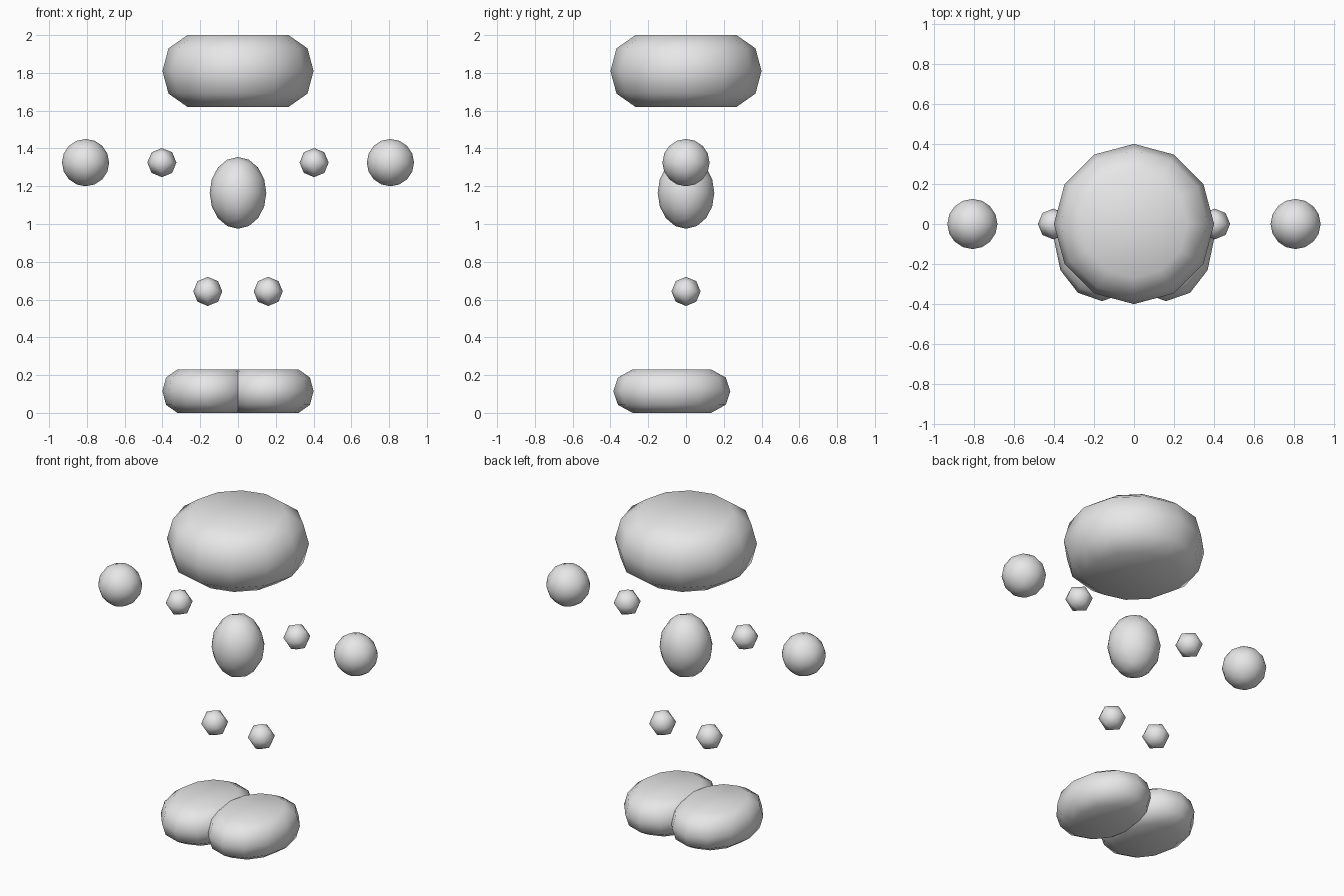
import bpy, bmesh, math
from mathutils import Vector

if "Cube" in bpy.data.objects:
    bpy.data.objects.remove(bpy.data.objects["Cube"])

grey = bpy.data.materials.new("plain grey")
grey.diffuse_color = (0.8, 0.8, 0.8, 1)
grey.use_nodes = True
grey.node_tree.nodes["Principled BSDF"].inputs["Base Color"].default_value = grey.diffuse_color


def finish(name, bm, centre, size):
    """Scale a unit shape, place it and shade it smooth."""
    for v in bm.verts:
        v.co = Vector(a * b + c for a, b, c in zip(v.co, size, centre))
    bmesh.ops.recalc_face_normals(bm, faces=bm.faces[:])
    for f in bm.faces:
        f.smooth = True
    mesh = bpy.data.meshes.new(name)
    bm.to_mesh(mesh)
    bm.free()
    mesh.materials.append(grey)
    ob = bpy.data.objects.new(name, mesh)
    bpy.context.collection.objects.link(ob)


def ball(name, centre, size, levels):
    """Octahedron subdivided into a low-poly sphere."""
    bm = bmesh.new()
    eq = [bm.verts.new(p) for p in ((1, 0, 0), (0, 1, 0), (-1, 0, 0), (0, -1, 0))]
    for z in (1, -1):
        pole = bm.verts.new((0, 0, z))
        for i in range(4):
            bm.faces.new((eq[i], eq[(i + 1) % 4], pole))
    for _ in range(levels):
        bmesh.ops.subdivide_edges(bm, edges=bm.edges[:], cuts=1, use_grid_fill=True)
        for v in bm.verts:
            v.co.normalize()
    finish(name, bm, centre, size)


def pebble(name, centre, size, sides=12):
    """Flat-topped rounded disc made from stacked rings."""
    profile = [(0.67, -1), (0.92, -0.63), (1, 0), (0.92, 0.63), (0.67, 1)]
    bm = bmesh.new()
    rings = []
    for r, z in profile:
        rings.append([bm.verts.new((r * math.cos(2 * math.pi * i / sides),
                                    r * math.sin(2 * math.pi * i / sides), z))
                      for i in range(sides)])
    caps = [bm.verts.new((0, 0, -1)), bm.verts.new((0, 0, 1))]
    for i in range(sides):
        j = (i + 1) % sides
        for a, b in zip(rings, rings[1:]):
            bm.faces.new((a[i], a[j], b[j], b[i]))
        bm.faces.new((rings[0][j], rings[0][i], caps[0]))
        bm.faces.new((rings[-1][i], rings[-1][j], caps[1]))
    finish(name, bm, centre, size)


# Head and torso
pebble("head", (0, 0, 1.81), (0.4, 0.4, 0.19))
ball("torso", (0, 0, 1.165), (0.15, 0.15, 0.19), 2)

# Paired limbs
for side, s in (("left", 1), ("right", -1)):
    ball(side + "_hand", (s * 0.807, 0, 1.325), (0.125,) * 3, 2)
    ball(side + "_elbow", (s * 0.403, 0, 1.325), (0.077,) * 3, 1)
    ball(side + "_knee", (s * 0.16, 0, 0.643), (0.077,) * 3, 1)
    pebble(side + "_foot", (s * 0.16, -0.075, 0.115), (0.24, 0.31, 0.115))
